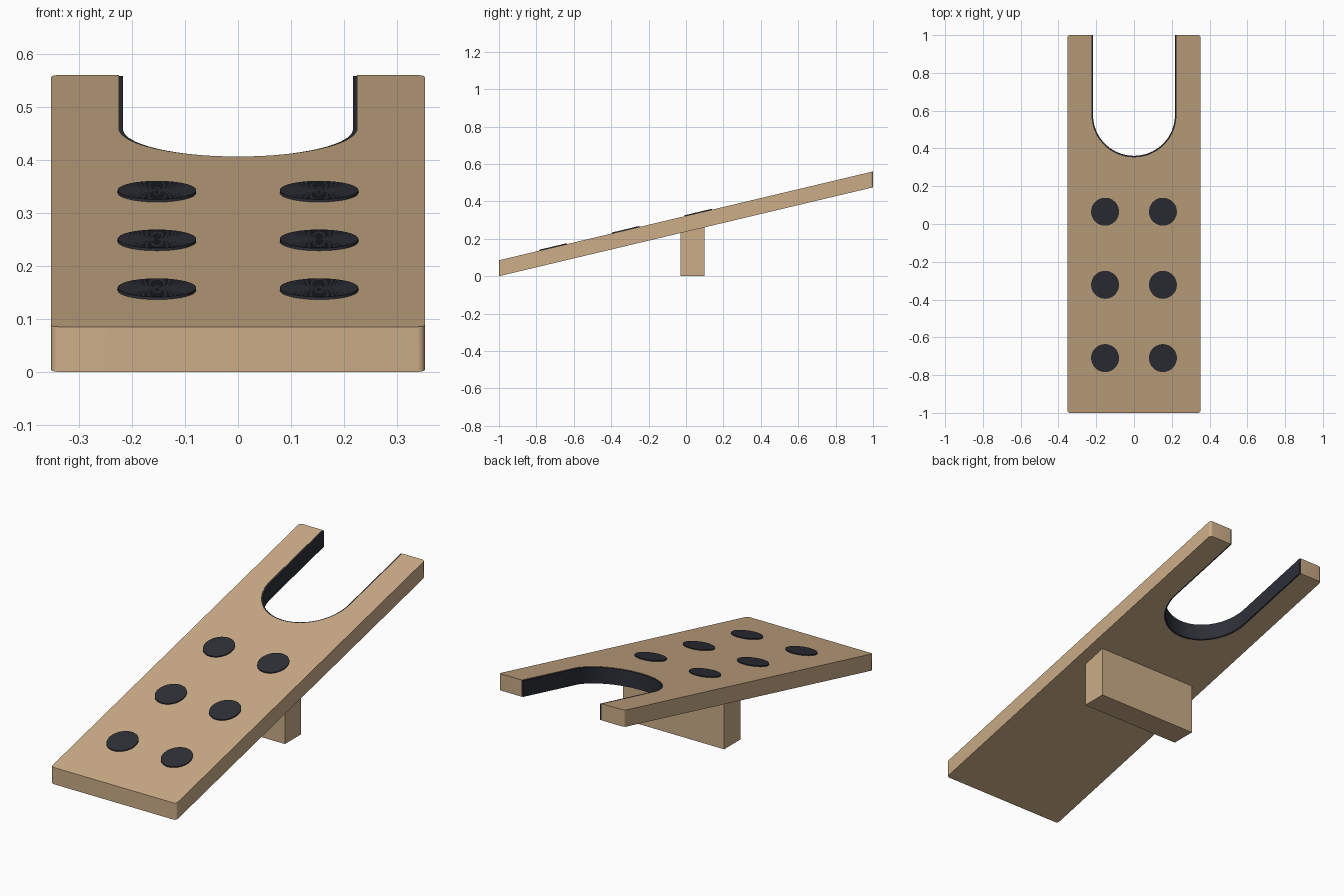
import bpy, bmesh, math

if "Cube" in bpy.data.objects:
    bpy.data.objects.remove(bpy.data.objects["Cube"])

SLOPE = 0.2375      # rise of the board per unit of y
THICK = 0.085       # vertical thickness of the board


def material(name, rgb):
    m = bpy.data.materials.new(name)
    m.diffuse_color = (*rgb, 1)
    m.use_nodes = True
    m.node_tree.nodes["Principled BSDF"].inputs["Base Color"].default_value = m.diffuse_color
    return m


wood = material("tan wood", (0.60, 0.417, 0.243))
rubber = material("dark rubber", (0.027, 0.029, 0.039))


def underside(y):
    return SLOPE * (y + 1)


def finish(name, bm, mat, smooth=True):
    bmesh.ops.recalc_face_normals(bm, faces=bm.faces)
    me = bpy.data.meshes.new(name)
    bm.to_mesh(me)
    bm.free()
    me.materials.append(mat)
    ob = bpy.data.objects.new(name, me)
    bpy.context.collection.objects.link(ob)
    if smooth:
        bpy.ops.object.select_all(action='DESELECT')
        ob.select_set(True)
        bpy.context.view_layer.objects.active = ob
        bpy.ops.object.shade_smooth_by_angle(angle=math.radians(30))
    return ob


def arc(cx, cy, r, a0, a1, n):
    return [(cx + r * math.cos(math.radians(a0 + (a1 - a0) * i / n)),
             cy + r * math.sin(math.radians(a0 + (a1 - a0) * i / n))) for i in range(n + 1)]


def sloped_slab(name, polys, mat, low=0.0, high=THICK):
    """Join convex plan polygons, lay them on the slope and extrude them upright."""
    bm = bmesh.new()
    for poly in polys:
        bm.faces.new([bm.verts.new((x, y, underside(y) + low)) for x, y in poly])
    bmesh.ops.remove_doubles(bm, verts=bm.verts, dist=1e-5)
    bmesh.ops.recalc_face_normals(bm, faces=bm.faces)
    bottom = bm.faces[:]
    copy = bmesh.ops.duplicate(bm, geom=bm.verts[:] + bm.edges[:] + bottom)
    vmap = copy["vert_map"]
    rim = [e for e in bm.edges if e.is_boundary and e.link_faces[0] in set(bottom)]
    for e in rim:
        a, b = e.verts
        bm.faces.new((a, b, vmap[b], vmap[a]))
    for v in {vmap[v] for f in bottom for v in f.verts}:
        v.co.z += high - low
    return finish(name, bm, mat)


def slot(r):
    """U shaped path, from the right tip round to the left tip."""
    return [(r, 1.0)] + arc(0, 0.578, r, 0, -180, 40) + [(-r, 1.0)]


# Board with rounded corners and the heel notch
W, R, NOTCH = 0.3525, 0.014, 0.225
path = slot(NOTCH)
half = path[1:22]                           # right quarter of the notch curve
right = [[(NOTCH, 1), (NOTCH, 0.578), (W, 0.578)] + arc(W - R, 1 - R, R, 0, 90, 5)]
for p, q in zip(half, half[1:]):
    right.append([p, q, (W, q[1]), (W, p[1])])
y0 = half[-1][1]
right.append([(0, y0), (0, -1)] + arc(W - R, -1 + R, R, 270, 360, 5) + [(W, y0)])
left = [[(-x, y) for x, y in poly][::-1] for poly in right]
sloped_slab("board", right + left, wood)

# Rubber strip lining the notch
inner = slot(0.217)
sloped_slab("notch_lining",
            [[path[i], path[i + 1], inner[i + 1], inner[i]] for i in range(len(path) - 1)],
            rubber, 0.001, THICK - 0.002)

# Support block, its top following the slope
bm = bmesh.new()
bmesh.ops.create_cube(bm, size=1)
for v in bm.verts:
    y = 0.035 + v.co.y * 0.13
    v.co = (v.co.x * 0.57, y, underside(y) + 0.002 if v.co.z > 0 else 0)
finish("support_block", bm, wood, smooth=False)


# Round grip pads with fine concentric ridges
def grip_pad(name, cx, cy, r=0.074, ridges=10, seg=48):
    bm = bmesh.new()
    profile = [(r, -0.01)] + [(r * (1 - i / (2 * ridges)), 0.005 if i % 2 == 0 else 0.0044)
                              for i in range(2 * ridges)]
    rings = []
    for rad, h in profile:
        rings.append([bm.verts.new((x, y, underside(y) + THICK + h))
                      for x, y in arc(cx, cy, rad, 0, 360, seg)[:-1]])
    for a, b in zip(rings, rings[1:]):
        for i in range(seg):
            j = (i + 1) % seg
            bm.faces.new((a[i], a[j], b[j], b[i]))
    bm.faces.new(rings[-1])
    bm.faces.new(rings[0][::-1])
    finish(name, bm, rubber)


for row, y in enumerate((-0.71, -0.322, 0.065)):
    for side, x in (("left", -0.153), ("right", 0.153)):
        grip_pad(f"grip_pad_{side}_{row + 1}", x, y)
